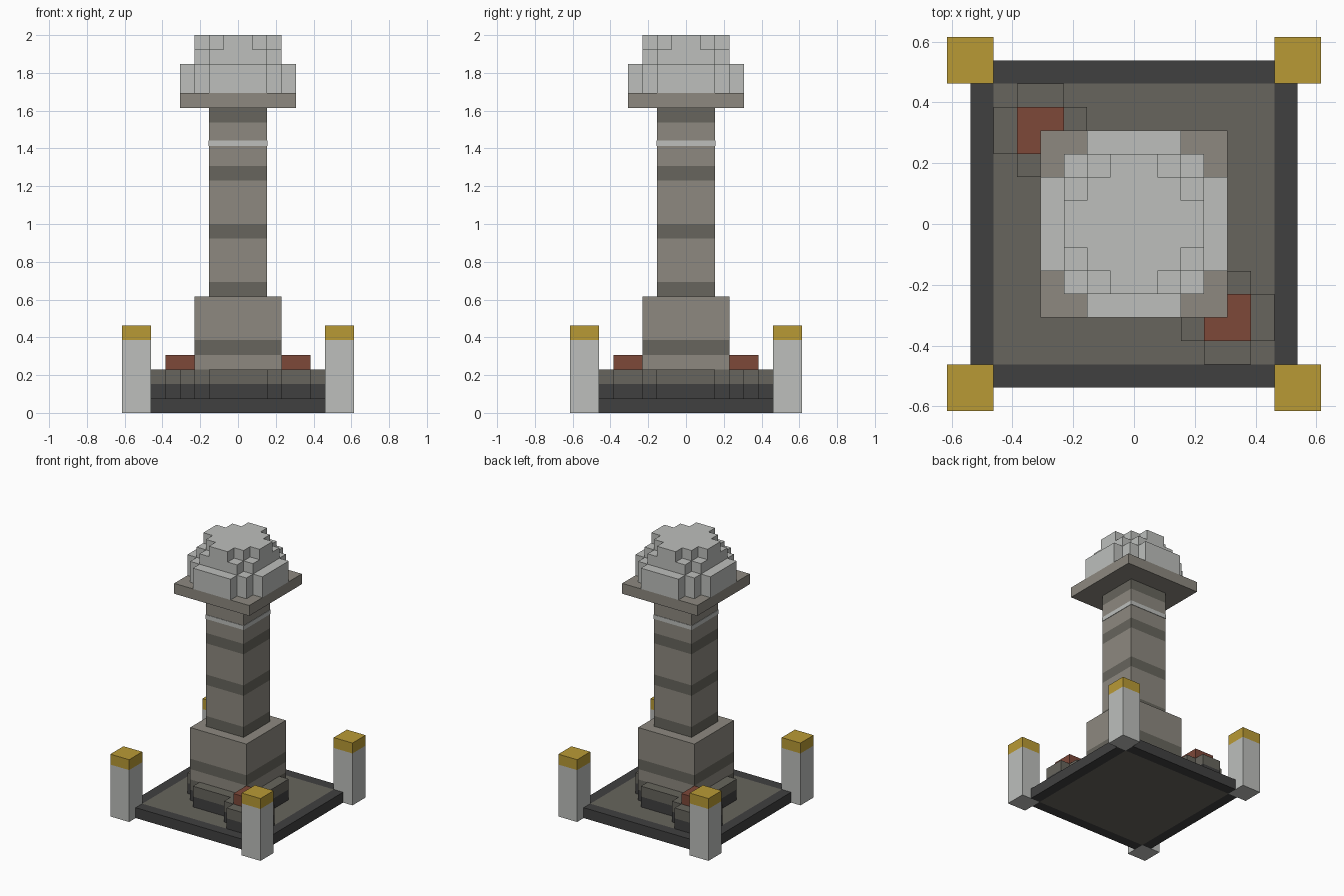
import bpy
import bmesh

U = 1 / 13  # one block

if "Cube" in bpy.data.objects:
    bpy.data.objects.remove(bpy.data.objects["Cube"])


def material(name, rgb):
    m = bpy.data.materials.new(name)
    m.use_nodes = True
    linear = [((c / 255 + 0.055) / 1.055) ** 2.4 for c in rgb] + [1]
    m.diffuse_color = linear
    m.node_tree.nodes["Principled BSDF"].inputs["Base Color"].default_value = linear
    return m


WHITE = material("pale stone", (189, 191, 188))
TAN = material("tan stone", (141, 137, 128))
BROWN = material("brown stone", (103, 101, 93))
CHARCOAL = material("charcoal stone", (64, 64, 64))
GOLD = material("gold", (185, 154, 53))
RED = material("red brick", (125, 72, 57))


def turn(points, times):
    """Rotate points by quarter turns about the origin."""
    for _ in range(times):
        points = [(-y, x) for x, y in points]
    return points


def stepped(*corners):
    """Outline with four-fold symmetry from the outer corners of one quarter."""
    quarter = [corners[0]]
    for a, b in zip(corners, corners[1:]):
        quarter += [(b[0], a[1]), b]
    return [p for i in range(4) for p in turn(quarter, i)]


def square(r):
    return stepped((r, r))


def stack(name, outline, z, layers, at=(0, 0)):
    """Extrude an outline upward through (height, material) layers."""
    bm = bmesh.new()
    mats = list(dict.fromkeys(m for _, m in layers))

    def ring(height):
        return [bm.verts.new(((x + at[0]) * U, (y + at[1]) * U, height * U)) for x, y in outline]

    low = ring(z)
    bm.faces.new(low[::-1]).material_index = mats.index(layers[0][1])
    for height, mat in layers:
        z += height
        high = ring(z)
        for i in range(len(low)):
            j = (i + 1) % len(low)
            bm.faces.new((low[i], low[j], high[j], high[i])).material_index = mats.index(mat)
        low = high
    bm.faces.new(low).material_index = mats.index(layers[-1][1])
    mesh = bpy.data.meshes.new(name)
    bm.to_mesh(mesh)
    bm.free()
    for m in mats:
        mesh.materials.append(m)
    obj = bpy.data.objects.new(name, mesh)
    bpy.context.collection.objects.link(obj)
    return obj


# Ground slab with a dark border
stack("ground_slab", square(6), 0, [(1, BROWN)])
for i in range(4):
    strip = turn([(6, -6), (7, -6), (7, 6), (6, 6)], i)
    stack(f"slab_border_{i + 1}", strip, 0, [(1, CHARCOAL)])

# Corner posts with gold tops
for i in range(4):
    stack(f"corner_post_{i + 1}", square(1), 0, [(5, WHITE), (1, GOLD)], turn([(7, 7)], i)[0])

# Round step and the two small side mounds
round_four = stepped((4, 2), (3, 3), (2, 4))
stack("round_step", round_four, 1, [(1, CHARCOAL), (1, BROWN)])
for side, s in (("left", 1), ("right", -1)):
    spot = (4 * s, -4 * s)
    stack(f"{side}_mound", stepped((2, 1), (1, 2)), 1, [(1, CHARCOAL), (1, BROWN)], spot)
    stack(f"{side}_brick", square(1), 3, [(1, RED)], spot)

# Pedestal and banded column
stack("pedestal", square(3), 3, [(1, TAN), (1, BROWN), (3, TAN)])
stack("column", square(2), 8, [(1, BROWN), (3, TAN)] * 3 + [(1, BROWN)])
stack("column_stripe", square(2.04), 18.36, [(0.4, WHITE)])

# Top plate and stepped dome
stack("top_plate", square(4), 21, [(1, TAN)])
stack("dome_lower", round_four, 22, [(2, WHITE)])
stack("dome_middle", stepped((3, 2), (2, 3)), 24, [(1, WHITE)])
stack("dome_top", stepped((3, 1), (2, 2), (1, 3)), 25, [(1, WHITE)])
